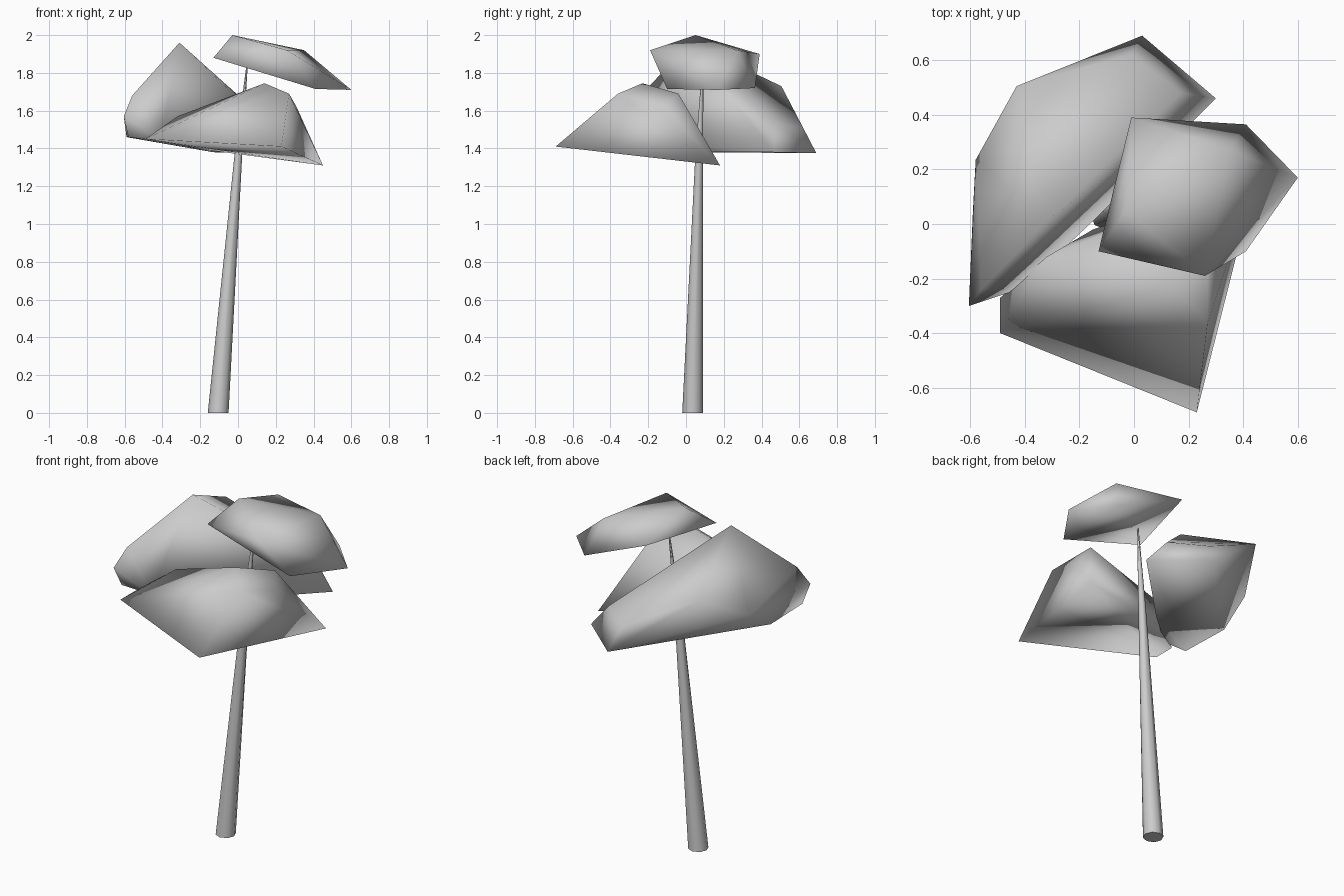
import bpy, bmesh, math
from mathutils import Vector

old = bpy.data.objects.get("Cube")
if old:
    bpy.data.objects.remove(old, do_unlink=True)

grey = bpy.data.materials.new("light_grey")
grey.use_nodes = True
grey.diffuse_color = (0.6, 0.6, 0.6, 1)
grey.node_tree.nodes["Principled BSDF"].inputs["Base Color"].default_value = (0.6, 0.6, 0.6, 1)


def finish(bm, name):
    """Turn a bmesh into a smooth-shaded grey object."""
    bmesh.ops.recalc_face_normals(bm, faces=bm.faces)
    for face in bm.faces:
        face.smooth = True
    mesh = bpy.data.meshes.new(name)
    bm.to_mesh(mesh)
    bm.free()
    mesh.materials.append(grey)
    obj = bpy.data.objects.new(name, mesh)
    bpy.context.collection.objects.link(obj)
    return obj


def canopy(name, rim, crown):
    """Faceted leaf cluster: hull around its lower rim and upper crown."""
    bm = bmesh.new()
    for point in rim + crown:
        bm.verts.new(point)
    result = bmesh.ops.convex_hull(bm, input=bm.verts)
    loose = [v for v in bm.verts if not v.link_faces]
    bmesh.ops.delete(bm, geom=loose, context='VERTS')
    return finish(bm, name)


# Leaf clusters
canopy("top_canopy",
       rim=[(0.41, 0.365, 1.72), (0.6, 0.17, 1.71), (0.41, -0.10, 1.715)],
       crown=[(-0.13, -0.10, 1.88), (-0.01, 0.39, 1.90), (0.26, -0.19, 1.92),
              (-0.03, 0.05, 2.0), (0.35, 0.27, 1.92)])

canopy("front_canopy",
       rim=[(-0.49, -0.40, 1.45), (0.23, -0.69, 1.41), (0.45, 0.18, 1.31),
            (-0.15, -0.02, 1.39), (-0.49, -0.27, 1.45)],
       crown=[(-0.32, -0.12, 1.57), (0.14, -0.23, 1.745), (0.27, -0.36, 1.69),
              (0.27, -0.04, 1.69), (0.31, -0.12, 1.62)])

canopy("back_canopy",
       rim=[(-0.59, 0.05, 1.46), (-0.58, -0.26, 1.46), (-0.41, -0.235, 1.44),
            (-0.13, 0.03, 1.38), (0.30, 0.46, 1.38), (0.03, 0.69, 1.375)],
       crown=[(-0.605, -0.30, 1.57), (-0.58, 0.235, 1.58), (-0.56, -0.24, 1.68),
              (-0.43, 0.505, 1.73), (-0.31, 0.02, 1.96), (-0.01, 0.62, 1.51),
              (0.17, 0.48, 1.53)])

# Leaning, tapering trunk
bm = bmesh.new()
sections = [((-0.105, 0.035, 0), 0.055), ((0.003, 0.07, 1.38), 0.02),
            ((0.05, 0.09, 1.86), 0.003)]
rings = []
for centre, radius in sections:
    ring = []
    for i in range(8):
        a = math.tau * i / 8
        ring.append(bm.verts.new(Vector(centre) + radius * Vector((math.cos(a), math.sin(a), 0))))
    rings.append(ring)
for low, high in zip(rings, rings[1:]):
    for i in range(8):
        j = (i + 1) % 8
        bm.faces.new((low[i], low[j], high[j], high[i]))
bm.faces.new(rings[0])
bm.faces.new(rings[-1])
trunk = finish(bm, "trunk")
bpy.ops.object.select_all(action='DESELECT')
trunk.select_set(True)
bpy.context.view_layer.objects.active = trunk
bpy.ops.object.shade_smooth_by_angle(angle=math.radians(50))
